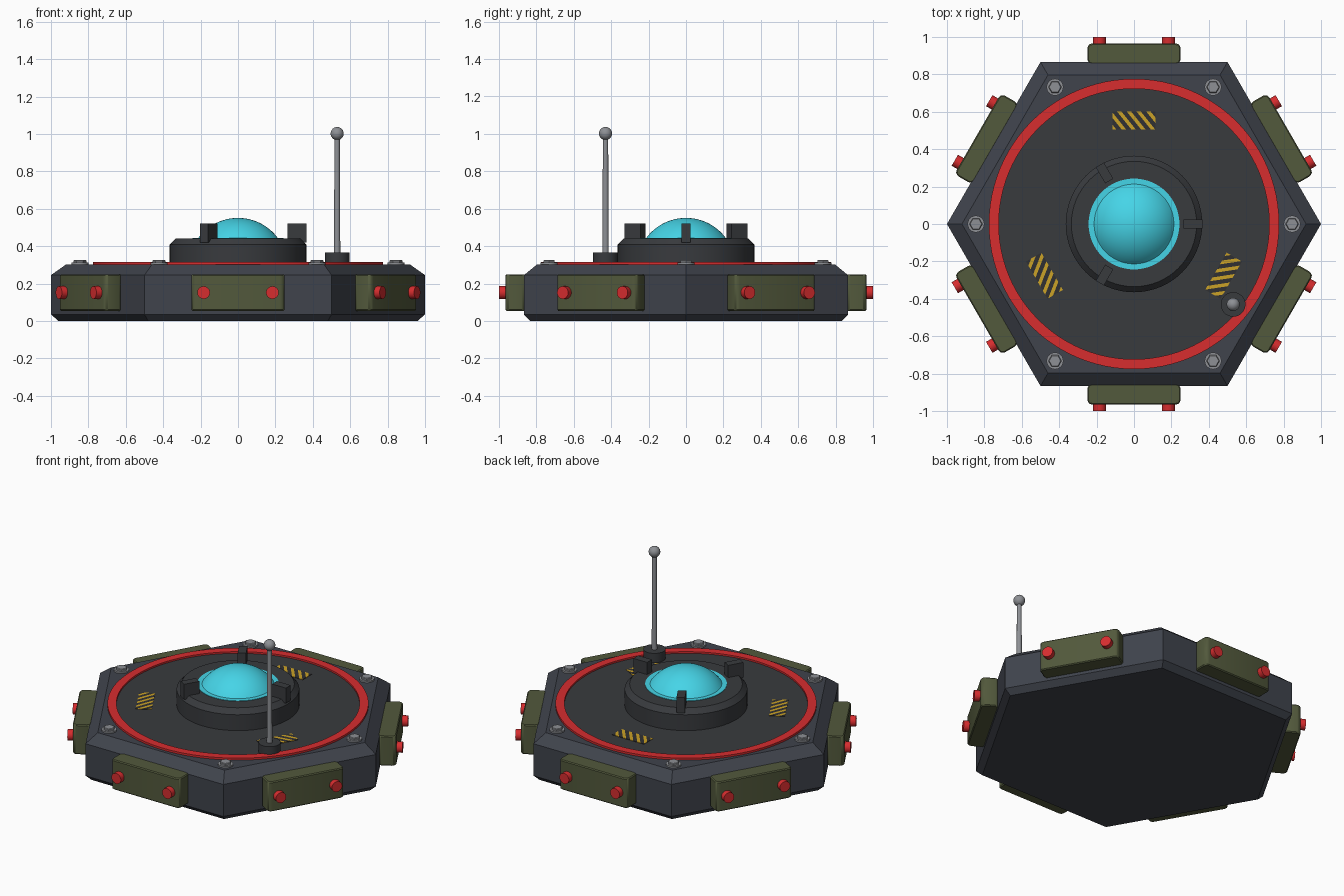
import bpy, bmesh, math
from mathutils import Matrix, Vector

cube = bpy.data.objects.get("Cube")
if cube:
    bpy.data.objects.remove(cube, do_unlink=True)


def material(name, *rgb):
    m = bpy.data.materials.new(name)
    m.use_nodes = True
    m.diffuse_color = (*rgb, 1)
    m.node_tree.nodes["Principled BSDF"].inputs["Base Color"].default_value = (*rgb, 1)
    return m


HULL = material("slate hull", 0.05, 0.056, 0.072)
DARK = material("dark metal", 0.04, 0.043, 0.048)
RED = material("signal red", 0.68, 0.026, 0.028)
OLIVE = material("olive green", 0.085, 0.1, 0.045)
STEEL = material("grey steel", 0.27, 0.28, 0.3)
CYAN = material("cyan glass", 0.06, 0.66, 0.8)
YELLOW = material("hazard yellow", 0.6, 0.36, 0.02)
BLACK = material("hazard black", 0.03, 0.03, 0.032)


def finish(name, bm, mats, matrix=Matrix()):
    bmesh.ops.recalc_face_normals(bm, faces=bm.faces)
    mesh = bpy.data.meshes.new(name)
    bm.to_mesh(mesh)
    bm.free()
    for m in mats:
        mesh.materials.append(m)
    ob = bpy.data.objects.new(name, mesh)
    ob.matrix_world = matrix
    bpy.context.collection.objects.link(ob)
    bpy.ops.object.select_all(action='DESELECT')
    ob.select_set(True)
    bpy.context.view_layer.objects.active = ob
    bpy.ops.object.shade_smooth_by_angle()
    return ob


def lathe(name, profile, sides, mat, matrix=Matrix(), closed=False):
    """Revolve (radius, z) points about z; open profiles get flat end caps."""
    bm = bmesh.new()
    rings = []
    for r, z in profile:
        if r == 0:
            rings.append([bm.verts.new((0, 0, z))] * sides)
        else:
            rings.append([bm.verts.new((r * math.cos(a), r * math.sin(a), z))
                          for a in (math.tau * i / sides for i in range(sides))])
    pairs = list(zip(rings, rings[1:]))
    if closed:
        pairs.append((rings[-1], rings[0]))
    for lo, hi in pairs:
        for i in range(sides):
            j = (i + 1) % sides
            bm.faces.new(list(dict.fromkeys((lo[i], lo[j], hi[j], hi[i]))))
    if not closed:
        for (r, z), ring in zip((profile[0], profile[-1]), (rings[0], rings[-1])):
            if r:
                bm.faces.new(ring)
    return finish(name, bm, [mat], matrix)


def box(name, size, mat, matrix, corner=0, edge=0):
    """Box with rounded upright corners and an optional small edge bevel."""
    bm = bmesh.new()
    bmesh.ops.create_cube(bm, size=1, matrix=Matrix.Diagonal((*size, 1)))
    if corner:
        upright = [e for e in bm.edges
                   if abs(e.verts[0].co.z - e.verts[1].co.z) > size[2] / 2]
        bmesh.ops.bevel(bm, geom=upright, offset=corner, segments=3,
                        profile=0.5, affect='EDGES')
    ob = finish(name, bm, [mat], matrix)
    if edge:
        bevel = ob.modifiers.new("edge bevel", 'BEVEL')
        bevel.width, bevel.segments = edge, 1
    return ob


def turn(degrees):
    return Matrix.Rotation(math.radians(degrees), 4, 'Z')


def at(x, y, z):
    return Matrix.Translation((x, y, z))


# Hexagonal hull and round deck with red rim
TOP = 0.302
lathe("hull", [(0.96, 0), (1, 0.035), (1, 0.245), (0.92, TOP)], 6, HULL)
lathe("deck", [(0.74, 0.29), (0.74, TOP + 0.002)], 96, DARK)
lathe("deck_ring", [(0.723, 0.29), (0.776, 0.29), (0.776, 0.315), (0.723, 0.315)],
      96, RED, closed=True)

# Turret collar and glass dome
TURRET = 0.44
lathe("turret_collar", [(0.365, 0.29), (0.365, 0.408), (0.335, TURRET)], 64, DARK)
lathe("dome_seat", [(0.243, 0.42), (0.243, TURRET + 0.003)], 64, CYAN)
R, CENTRE = 0.265, 0.286
start = math.asin((TURRET - CENTRE) / R)
arc = [start + (math.pi / 2 - start) * i / 12 for i in range(13)]
lathe("dome", [(R * math.cos(a), CENTRE + R * math.sin(a)) for a in arc[:-1]]
      + [(0, CENTRE + R)], 64, CYAN)

# Three clamps around the dome
for i in range(3):
    box(f"clamp_{i + 1}", (0.1, 0.05, 0.1), DARK, turn(120 * i) @ at(0.315, 0, 0.47))

# Six corner bolts, side pods and paired pod buttons
for i in range(6):
    spot = turn(60 * i)
    corner = spot @ at(0.845, 0, TOP)
    lathe(f"bolt_washer_{i + 1}", [(0.045, -0.01), (0.045, 0.01)], 24, STEEL, corner)
    lathe(f"bolt_head_{i + 1}", [(0.035, 0), (0.035, 0.02), (0.031, 0.024)], 6, STEEL, corner)
    box(f"side_pod_{i + 1}", (0.498, 0.11, 0.195), OLIVE,
        spot @ at(0, -0.91, 0.152), corner=0.025, edge=0.006)
    for side in (-1, 1):
        lathe(f"pod_button_{i + 1}_{'left' if side > 0 else 'right'}",
              [(0.034, 0), (0.034, 0.05)], 24, RED,
              spot @ at(0.184 * side, -0.95, 0.152) @ Matrix.Rotation(math.pi / 2, 4, 'X'))

# Striped hazard plates, cut along diagonals
PITCH = 0.052
for i in range(3):
    bm = bmesh.new()
    bmesh.ops.create_cube(bm, size=1, matrix=Matrix.Diagonal((0.23, 0.095, 0.006, 1)))
    for k in range(-4, 5):
        for shift in (0, 0.45):
            bmesh.ops.bisect_plane(bm, geom=bm.verts[:] + bm.edges[:] + bm.faces[:],
                                   plane_co=Vector(((k + shift) * PITCH, 0, 0)),
                                   plane_no=Vector((1, 0.8, 0)))
    for f in bm.faces:
        c = f.calc_center_median()
        f.material_index = 0 if ((c.x + 0.8 * c.y) / PITCH) % 1 < 0.45 else 1
    finish(f"hazard_plate_{i + 1}", bm, [YELLOW, BLACK],
           turn(120 * i) @ at(0, 0.553, TOP + 0.002))

# Antenna
mast = at(0.53, -0.43, 0)
lathe("antenna_base", [(0.066, 0.29), (0.066, 0.365)], 32, DARK, mast)
lathe("antenna_rod", [(0.017, 0.36), (0.014, 1)], 16, STEEL, mast)
ball = [math.pi * (i / 12 - 0.5) for i in range(1, 12)]
lathe("antenna_tip", [(0, -0.035)] + [(0.035 * math.cos(a), 0.035 * math.sin(a)) for a in ball]
      + [(0, 0.035)], 24, STEEL, mast @ at(0, 0, 1.002))
